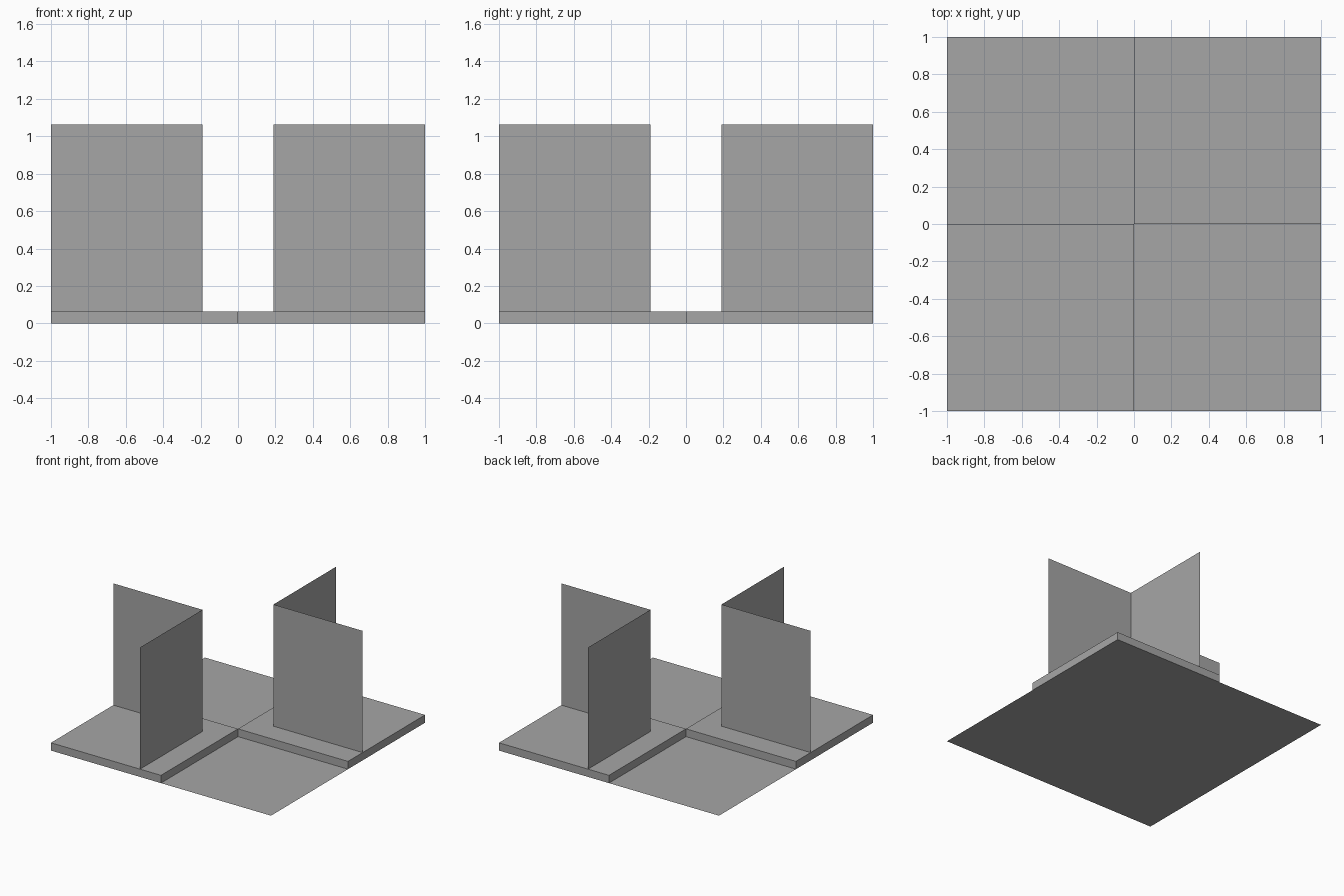
import bpy
import bmesh
from mathutils import Vector

cube = bpy.data.objects.get("Cube")
if cube:
    bpy.data.objects.remove(cube, do_unlink=True)

EDGE = 1.0      # half width of the base
INNER = 0.19    # wall corner distance from the centre
SLAB = 0.064    # raised floor height
TOP = 1.064     # wall top

grey = bpy.data.materials.new("plain_grey")
grey.use_nodes = True
colour = (0.38, 0.38, 0.38, 1)
grey.diffuse_color = colour
grey.node_tree.nodes["Principled BSDF"].inputs["Base Color"].default_value = colour


def finish(name, bm):
    mesh = bpy.data.meshes.new(name)
    bm.to_mesh(mesh)
    bm.free()
    mesh.materials.append(grey)
    obj = bpy.data.objects.new(name, mesh)
    bpy.context.collection.objects.link(obj)
    return obj


def square(bm, low, high, z):
    points = [(low, low), (high, low), (high, high), (low, high)]
    return bm.faces.new([bm.verts.new((x, y, z)) for x, y in points])


# Thin floor sheet under everything
bm = bmesh.new()
square(bm, -EDGE, EDGE, 0).normal_flip()
finish("floor_sheet", bm)

# Two opposite quadrants, each with a raised floor and an L-shaped wall
for side, sign in (("back_left", 1), ("front_right", -1)):
    # Raised floor: top and four sides, resting on the sheet
    bm = bmesh.new()
    low, high = sorted((0, sign * EDGE))
    base = square(bm, low, high, 0)
    lifted = bmesh.ops.extrude_face_region(bm, geom=[base])
    verts = [g for g in lifted["geom"] if isinstance(g, bmesh.types.BMVert)]
    bmesh.ops.translate(bm, verts=verts, vec=Vector((0, 0, SLAB)))
    if base.is_valid:
        bmesh.ops.delete(bm, geom=[base], context="FACES_ONLY")
    bmesh.ops.recalc_face_normals(bm, faces=bm.faces)
    top = max(bm.faces, key=lambda f: f.calc_center_median().z)
    if top.normal.z < 0:
        bmesh.ops.reverse_faces(bm, faces=bm.faces)
    finish(side + "_raised_floor", bm)

    # Corner wall: one bent sheet swept upwards from its plan line
    bm = bmesh.new()
    plan = [(EDGE, INNER), (INNER, INNER), (INNER, EDGE)]
    line = [bm.verts.new((sign * x, sign * y, 0)) for x, y in plan]
    edges = [bm.edges.new(pair) for pair in zip(line, line[1:])]
    swept = bmesh.ops.extrude_edge_only(bm, edges=edges)
    verts = [g for g in swept["geom"] if isinstance(g, bmesh.types.BMVert)]
    bmesh.ops.translate(bm, verts=verts, vec=Vector((0, 0, TOP)))
    finish(side + "_corner_wall", bm)
